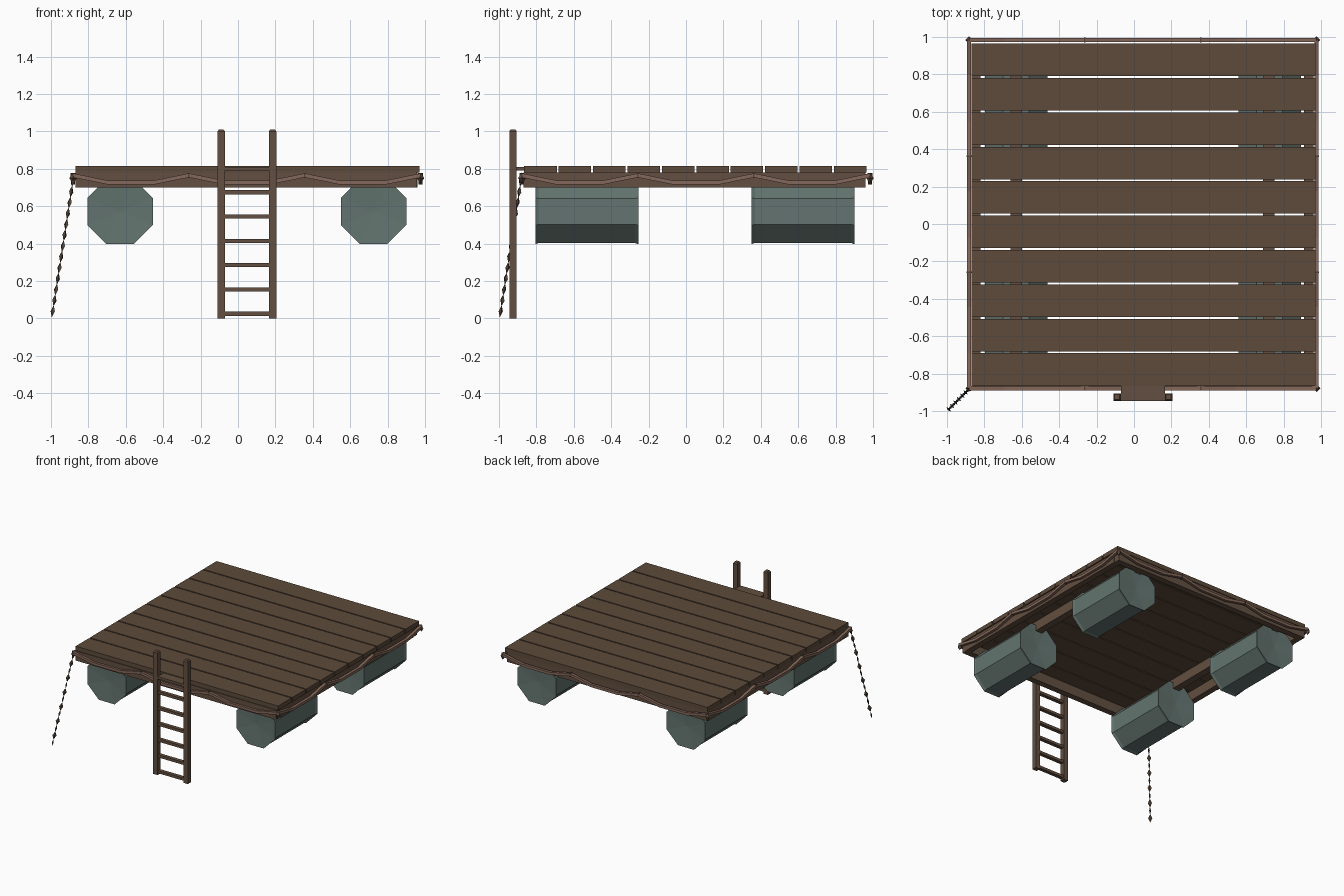
import bpy, bmesh, math
from mathutils import Vector, Matrix

cube = bpy.data.objects.get("Cube")
if cube:
    bpy.data.objects.remove(cube, do_unlink=True)


def material(name, rgb):
    m = bpy.data.materials.new(name)
    m.use_nodes = True
    m.diffuse_color = (*rgb, 1)
    m.node_tree.nodes["Principled BSDF"].inputs["Base Color"].default_value = (*rgb, 1)
    return m


WOOD = material("deck brown", (0.110, 0.070, 0.043))
FRAME = material("ladder brown", (0.125, 0.078, 0.052))
ROPE = material("rope tan", (0.23, 0.135, 0.10))
METAL = material("chain brown", (0.09, 0.062, 0.042))
DRUM = material("barrel grey green", (0.125, 0.175, 0.16))


def finish(bm, name, mat):
    bmesh.ops.recalc_face_normals(bm, faces=bm.faces)
    me = bpy.data.meshes.new(name)
    bm.to_mesh(me)
    bm.free()
    me.materials.append(mat)
    ob = bpy.data.objects.new(name, me)
    bpy.context.collection.objects.link(ob)
    return ob


def box(name, mat, x, y, z, taper=0):
    """Box from (low, high) ranges; taper chamfers the top end."""
    bm = bmesh.new()
    bmesh.ops.create_cube(bm, size=1)
    for v in bm.verts:
        v.co = [r[0] if c < 0 else r[1] for r, c in zip((x, y, z), v.co)]
    if taper:
        top = [f for f in bm.faces if f.calc_center_median().z > z[1] - 0.001]
        bmesh.ops.inset_region(bm, faces=top, thickness=taper, depth=0)
        for v in top[0].verts:
            v.co.z += taper
    return finish(bm, name, mat)


# Deck planks
LOW, HIGH, COUNT = -0.87, 0.97, 10
pitch = (HIGH - LOW) / COUNT
for i in range(COUNT):
    y0 = LOW + i * pitch
    box(f"deck_plank_{i + 1}", WOOD, (LOW, HIGH),
        (y0 + 0.005, y0 + pitch - 0.005), (0.78, 0.815))

# Frame boards and joists
FZ = (0.70, 0.78)
box("front_beam", FRAME, (-0.87, 0.955), (-0.87, -0.82), FZ)
box("back_beam", FRAME, (-0.87, 0.955), (0.91, 0.96), FZ)
box("right_beam", FRAME, (-0.87, -0.82), (-0.82, 0.91), FZ)
box("left_beam", FRAME, (0.91, 0.96), (-0.82, 0.91), FZ)
for side, cx in (("right", -0.63), ("left", 0.72)):
    box(side + "_joist", FRAME, (cx - 0.03, cx + 0.03), (-0.82, 0.91), FZ)


# Eight-sided floats with a rim and dished ends
def barrel(name, cx, y0, y1):
    bm = bmesh.new()
    rad = 0.175 / math.cos(math.pi / 8)
    rings = []
    for y, r in ((y0, rad), (y0 + 0.02, rad - 0.008), (y1 - 0.02, rad - 0.008), (y1, rad)):
        angles = [math.pi / 8 + k * math.pi / 4 for k in range(8)]
        rings.append([bm.verts.new((cx + r * math.cos(a), y, 0.572 + r * math.sin(a)))
                      for a in angles])
    caps = [bm.verts.new((cx, y0 + 0.012, 0.572)), bm.verts.new((cx, y1 - 0.012, 0.572))]
    for k in range(8):
        n = (k + 1) % 8
        for a, b in zip(rings, rings[1:]):
            bm.faces.new((a[k], a[n], b[n], b[k]))
        bm.faces.new((rings[0][k], rings[0][n], caps[0]))
        bm.faces.new((rings[-1][k], rings[-1][n], caps[1]))
    finish(bm, name, DRUM)


for side, cx in (("right", -0.63), ("left", 0.725)):
    barrel(f"front_{side}_barrel", cx, -0.805, -0.255)
    barrel(f"back_{side}_barrel", cx, 0.35, 0.90)


# Sagging rope: square section swept along one swag
def swag(name, a, b):
    bm = bmesh.new()
    a, b = Vector(a), Vector(b)
    out = (b - a).cross(Vector((0, 0, 1))).normalized() * 0.011
    rings = []
    for t, z in ((0, 0.765), (0.3, 0.727), (0.7, 0.727), (1, 0.765)):
        p = a.lerp(b, t)
        p.z = z
        up = Vector((0, 0, 0.011))
        rings.append([bm.verts.new(p + o) for o in (out + up, out - up, -out - up, up - out)])
    for r, s in zip(rings, rings[1:]):
        for k in range(4):
            n = (k + 1) % 4
            bm.faces.new((r[k], r[n], s[n], s[k]))
    bm.faces.new(rings[0])
    bm.faces.new(rings[-1])
    finish(bm, name, ROPE)


def diamond(name, mat, centre, size, rotation=Matrix.Identity(4)):
    """Eight-faced bead, scaled and turned."""
    bm = bmesh.new()
    bmesh.ops.create_cone(bm, segments=4, radius1=1, radius2=0, depth=1,
                          matrix=Matrix.Translation((0, 0, 0.5)))
    bmesh.ops.delete(bm, geom=[f for f in bm.faces if len(f.verts) == 4], context="FACES_ONLY")
    bmesh.ops.mirror(bm, geom=bm.verts[:] + bm.edges[:] + bm.faces[:], axis="Z", merge_dist=0.001)
    bm.transform(Matrix.Translation(centre) @ rotation @ Matrix.Diagonal((*size, 1)))
    finish(bm, name, mat)


X0, X1, Y0, Y1 = -0.882, 0.976, -0.878, 0.984
corners = [(X0, Y0, 0), (X1, Y0, 0), (X1, Y1, 0), (X0, Y1, 0)]
for i, side in enumerate(("front", "left", "back", "right")):
    a, b = Vector(corners[i]), Vector(corners[(i + 1) % 4])
    for k in range(3):
        swag(f"{side}_rope_{k + 1}", a.lerp(b, k / 3), a.lerp(b, (k + 1) / 3))
    for k in (1, 2):
        p = a.lerp(b, k / 3)
        along = (b - a).normalized() * 0.004
        ext = [0.004 if c else 0.013 for c in (abs(along.x) > 0.001, abs(along.y) > 0.001)]
        box(f"{side}_rope_tie_{k}", METAL, (p.x - ext[0], p.x + ext[0]),
            (p.y - ext[1], p.y + ext[1]), (0.75, 0.779))
    diamond(f"{side}_corner_knot", FRAME, a + Vector((0, 0, 0.75)), (0.02, 0.02, 0.03))

# Ladder
for side, x in (("right", -0.11), ("left", 0.165)):
    box(side + "_ladder_post", FRAME, (x, x + 0.04), (-0.945, -0.905), (0, 1.0), 0.01)
for i in range(6):
    z = 0.025 + 0.13 * i
    box(f"ladder_rung_{i + 1}", FRAME, (-0.07, 0.165), (-0.94, -0.91), (z - 0.011, z + 0.011))
box("ladder_top_step", FRAME, (-0.07, 0.165), (-0.945, -0.866), (0.79, 0.81))

# Mooring chain: flat links, each turned a quarter from the last
top, end = Vector((-0.878, -0.878, 0.765)), Vector((-0.995, -0.995, 0.01))
LINKS = 13
tilt = (top - end).to_track_quat("Z", "Y").to_matrix().to_4x4()
step = (top - end).length / LINKS
for i in range(LINKS):
    turn = Matrix.Rotation(math.pi / 2 * (i % 2), 4, "Z")
    diamond(f"chain_link_{i + 1}", METAL, top.lerp(end, (i + 0.5) / LINKS),
            (0.016, 0.007, step * 0.56), tilt @ turn)
